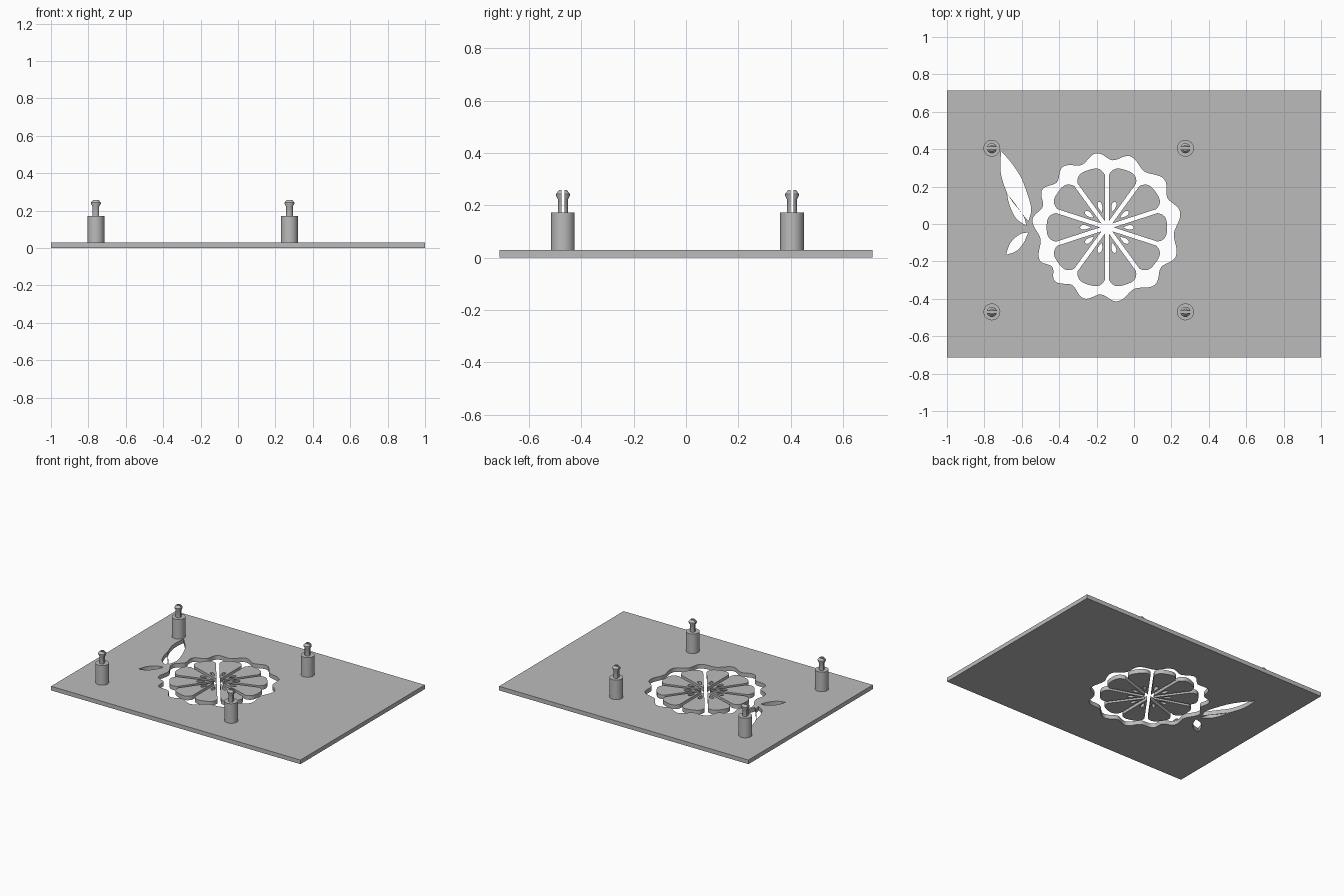
import bpy, bmesh
from math import sin, cos, pi, radians
from mathutils import Vector

if "Cube" in bpy.data.objects:
    bpy.data.objects.remove(bpy.data.objects["Cube"])

THICK = 0.03
CENTRE = Vector((-0.145, -0.018))

grey = bpy.data.materials.new("plain grey")
grey.use_nodes = True
grey.diffuse_color = (0.5, 0.5, 0.5, 1)
grey.node_tree.nodes["Principled BSDF"].inputs["Base Color"].default_value = (0.5, 0.5, 0.5, 1)


def polar(r, a):
    return Vector((r * cos(a), r * sin(a)))


def leaf(side_a, side_b, steps=6):
    """Outline through side_a and back along side_b, sharp at both tips."""
    out = []
    for pts in (side_a, side_b):
        p = [Vector(q) for q in pts]
        p = [2 * p[0] - p[1]] + p + [2 * p[-1] - p[-2]]
        for i in range(1, len(p) - 2):
            a, b, c, d = p[i - 1:i + 3]
            for k in range(steps):
                t = k / steps
                out.append(0.5 * (2 * b + (c - a) * t + (2 * a - 5 * b + 4 * c - d) * t * t
                                  + (3 * b - a - 3 * c + d) * t ** 3))
    return out


# Plate outline, then the wavy rind opening
outlines = [[Vector(p) for p in ((-1, -0.713), (1, -0.713), (1, 0.713), (-1, 0.713))]]
lobes = [12, 40, 72, 98, 126, 150, 174, 206, 226, 252, 278, 310, 337]
rind = []
for a, b in zip(lobes, lobes[1:] + [lobes[0] + 360]):
    for k in range(12):
        t = k / 12
        rind.append(CENTRE + polar(0.38 + 0.02 * cos(2 * pi * t), radians(a + (b - a) * t)))
outlines.append(rind)

# Ten fruit segments, each with a teardrop seed hole
for n in range(10):
    mid = radians(36 * n)
    segment = [CENTRE + polar(0.036, mid)]
    for k in range(-10, 11):
        u = k / 10
        segment.append(CENTRE + polar(0.322 - 0.04 * u ** 4, mid + radians(15.7) * u))
    outlines.append(segment)
    seed = []
    for k in range(20):
        t = 2 * pi * k / 20
        along, across = 0.115 - 0.028 * cos(t), 0.016 * sin(t) * sin(t / 2)
        seed.append(CENTRE + polar(along, mid) + polar(across, mid + pi / 2))
    outlines.append(seed)

# Leaf openings
outlines.append(leaf([(-0.71, 0.39), (-0.65, 0.32), (-0.60, 0.24), (-0.56, 0.13), (-0.55, 0.07), (-0.565, 0.015)],
                     [(-0.565, 0.015), (-0.61, 0.07), (-0.67, 0.15), (-0.705, 0.24), (-0.715, 0.31), (-0.71, 0.39)]))
outlines.append(leaf([(-0.68, 0.165), (-0.63, 0.10), (-0.59, 0.04), (-0.575, -0.01)],
                     [(-0.575, -0.01), (-0.63, 0.03), (-0.665, 0.10), (-0.68, 0.165)]))
outlines.append(leaf([(-0.565, -0.045), (-0.61, -0.055), (-0.66, -0.10), (-0.685, -0.165)],
                     [(-0.685, -0.165), (-0.63, -0.145), (-0.59, -0.10), (-0.565, -0.045)]))

# Filled and extruded stencil plate
curve = bpy.data.curves.new("stencil_plate", "CURVE")
curve.dimensions = "2D"
curve.fill_mode = "BOTH"
curve.extrude = THICK / 2
for pts in outlines:
    s = curve.splines.new("POLY")
    s.points.add(len(pts) - 1)
    for v, p in zip(s.points, pts):
        v.co = (p.x, p.y, 0, 1)
    s.use_cyclic_u = True
curve.materials.append(grey)
plate = bpy.data.objects.new("stencil_plate", curve)
plate.location.z = THICK / 2
bpy.context.collection.objects.link(plate)
bpy.context.view_layer.objects.active = plate
plate.select_set(True)
bpy.ops.object.convert(target="MESH")
bpy.ops.object.shade_smooth_by_angle(angle=radians(30))


def lathe(name, profile, sides=32, slot=0):
    """Turned solid; a slot splits it into two halves across y."""
    bm = bmesh.new()
    rings = [[bm.verts.new((*polar(r, 2 * pi * i / sides), z)) for i in range(sides)] for r, z in profile]
    for low, high in zip(rings, rings[1:]):
        for i in range(sides):
            j = (i + 1) % sides
            bm.faces.new((low[i], low[j], high[j], high[i]))
    bm.faces.new(rings[0][::-1])
    bm.faces.new(rings[-1])
    if slot:
        cut = bmesh.ops.bisect_plane(bm, geom=bm.verts[:] + bm.edges[:] + bm.faces[:],
                                     plane_co=(0, slot / 2, 0), plane_no=(0, 1, 0), clear_inner=True)
        bmesh.ops.contextual_create(bm, geom=[e for e in cut["geom_cut"] if isinstance(e, bmesh.types.BMEdge)])
        bmesh.ops.mirror(bm, geom=bm.verts[:] + bm.edges[:] + bm.faces[:], axis="Y", merge_dist=0)
    bmesh.ops.recalc_face_normals(bm, faces=bm.faces[:])
    mesh = bpy.data.meshes.new(name)
    bm.to_mesh(mesh)
    bm.free()
    mesh.materials.append(grey)
    return mesh


# Four posts, each with a split snap pin
post = lathe("post", [(0.045, THICK - 0.002), (0.045, 0.172)])
pin = lathe("snap_pin", [(0.019, 0.17), (0.019, 0.222), (0.027, 0.237), (0.027, 0.243), (0.015, 0.258)], slot=0.011)
bpy.ops.object.select_all(action="DESELECT")
for end, y in (("front", -0.47), ("back", 0.405)):
    for side, x in (("right", -0.76), ("left", 0.275)):
        for mesh in (post, pin):
            ob = bpy.data.objects.new(f"{end}_{side}_{mesh.name}", mesh)
            ob.location = (x, y, 0)
            bpy.context.collection.objects.link(ob)
            ob.select_set(True)
            bpy.context.view_layer.objects.active = ob
bpy.ops.object.shade_smooth_by_angle(angle=radians(30))
